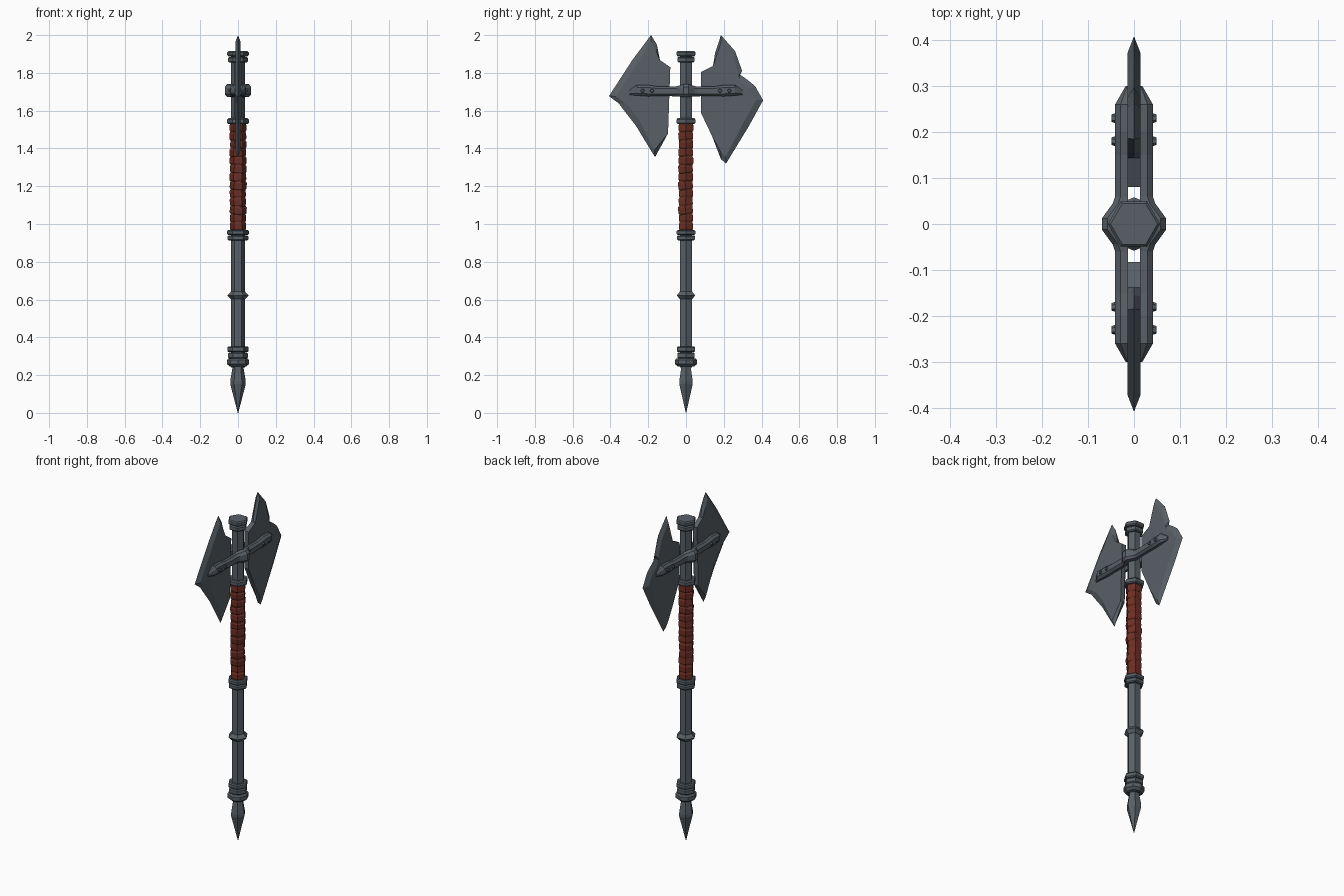
import bpy, bmesh, math, random
from mathutils import Vector, Matrix

if "Cube" in bpy.data.objects:
    bpy.data.objects.remove(bpy.data.objects["Cube"])

random.seed(4)


def material(name, rgb):
    m = bpy.data.materials.new(name)
    m.diffuse_color = (*rgb, 1)
    m.use_nodes = True
    m.node_tree.nodes["Principled BSDF"].inputs["Base Color"].default_value = m.diffuse_color
    return m


STEEL = material("dark steel", (0.098, 0.117, 0.135))
LEATHER = material("red leather", (0.15, 0.028, 0.018))


def finish(bm, name, mat):
    bmesh.ops.recalc_face_normals(bm, faces=bm.faces)
    me = bpy.data.meshes.new(name)
    bm.to_mesh(me)
    bm.free()
    me.materials.append(mat)
    ob = bpy.data.objects.new(name, me)
    bpy.context.collection.objects.link(ob)
    return ob


def loft(bm, loops):
    """Skin a list of equally long point loops and close both ends."""
    rows = [[bm.verts.new(p) for p in loop] for loop in loops]
    n = len(rows[0])
    for a, b in zip(rows, rows[1:]):
        for i in range(n):
            j = (i + 1) % n
            bm.faces.new((a[i], a[j], b[j], b[i]))
    bm.faces.new(rows[0])
    bm.faces.new(rows[-1])


def turned(name, profile, mat=STEEL, sides=6, tilt=None):
    """Faceted lathe from (radius, z) pairs, corners on the x axis."""
    bm = bmesh.new()
    loft(bm, [[(r * math.cos(2 * math.pi * i / sides),
                r * math.sin(2 * math.pi * i / sides), z)
               for i in range(sides)] for r, z in profile])
    if tilt:
        c = Vector((0, 0, profile[0][1]))
        bmesh.ops.rotate(bm, verts=bm.verts, cent=c, matrix=tilt)
    return finish(bm, name, mat)


def collar(name, z0, z1, r, sides=6):
    b = min(0.006, (z1 - z0) * 0.25)
    turned(name, [(r - b, z0), (r, z0 + b), (r, z1 - b), (r - b, z1)], sides=sides)


# Shaft and its collars
turned("shaft", [(0.037, 0.24), (0.037, 1.90)])
collar("top_cap", 1.888, 1.915, 0.057)
collar("upper_collar", 1.855, 1.885, 0.052)
collar("head_collar", 1.53, 1.56, 0.057)
collar("grip_collar_a", 0.942, 0.968, 0.057)
collar("grip_collar_b", 0.913, 0.940, 0.055)
turned("middle_ring", [(0.038, 0.602), (0.056, 0.622), (0.038, 0.642)])
collar("base_collar_a", 0.322, 0.352, 0.056)
collar("base_collar_b", 0.288, 0.320, 0.053)
turned("base_collar_c", [(0.042, 0.245), (0.058, 0.258), (0.058, 0.280), (0.05, 0.289)], sides=8)

# Bottom spike
turned("spike", [(0.028, 0.25), (0.030, 0.235), (0.041, 0.168),
                 (0.041, 0.152), (0.0012, 0.0)])

# Leather wrap of uneven tilted bands
turned("wrap_core", [(0.039, 0.96), (0.039, 1.535)], LEATHER)
BANDS = 13
step = 0.565 / BANDS
for k in range(BANDS):
    z = 0.966 + k * step
    r = 0.043 + random.uniform(-0.001, 0.002)
    tilt = (Matrix.Rotation(random.uniform(-0.02, 0.16), 3, 'X')
            @ Matrix.Rotation(random.uniform(-0.1, 0.1), 3, 'Y'))
    if k in (0, BANDS - 1):
        tilt = None
    turned("wrap_band", [(r - 0.005, z), (r, z + 0.008), (r, z + step - 0.008),
                         (r - 0.005, z + step)], LEATHER, tilt=tilt)

# Axe blades: (y, z, sharp) outlines, bevelled down to an edge where sharp
RIGHT = [(.185, 2.0, 1), (.26, 1.915, 1), (.297, 1.81, 1), (.287, 1.79, 1),
         (.323, 1.765, 1), (.366, 1.73, 1), (.408, 1.655, 1), (.334, 1.52, 1),
         (.212, 1.32, 1), (.185, 1.343, 1), (.138, 1.465, 0), (.08, 1.587, 0),
         (.08, 1.805, 0), (.143, 1.836, 0), (.154, 1.905, 1)]
LEFT = [(-.185, 2.0, 1), (-.284, 1.868, 1), (-.408, 1.677, 1), (-.355, 1.638, 1),
        (-.335, 1.61, 1), (-.265, 1.52, 1), (-.164, 1.354, 1), (-.095, 1.48, 0),
        (-.098, 1.63, 0), (-.083, 1.83, 0), (-.138, 1.868, 0), (-.154, 1.95, 1)]
for name, outline, side in (("right_blade", RIGHT, 1), ("left_blade", LEFT, -1)):
    focus = Vector((0, 0.19 * side, 1.67))

    def layer(x):
        pts = []
        for y, z, sharp in outline:
            p = Vector((0, y, z))
            if sharp and x:
                p += (focus - p).normalized() * 0.036
            p.x = x
            pts.append(p)
        return pts
    bm = bmesh.new()
    loft(bm, [layer(-0.014), layer(0), layer(0.014)])
    bmesh.ops.triangulate(bm, faces=[f for f in bm.faces if len(f.verts) > 4])
    finish(bm, name, STEEL)

# Bracket straps clamping the blades: (y, outer x, z low, z high)
STATIONS = [(0.012, .070, 1.672, 1.740), (0.045, .046, 1.676, 1.730),
            (0.06, .041, 1.676, 1.728), (0.15, .041, 1.678, 1.728),
            (0.20, .041, 1.676, 1.736), (0.26, .041, 1.680, 1.736),
            (0.30, .018, 1.684, 1.708)]
stations = [(-y, x, a, b) for y, x, a, b in reversed(STATIONS)] + STATIONS
for s in (-1, 1):
    loops = []
    for y, x, a, b in stations:
        h, m = (b - a) * 0.22, x - min(0.012, (x - 0.012) * 0.5)
        loops.append([(s * px, y, pz) for px, pz in (
            (0.0135, a), (m, a), (x, a + h), (x, b - h), (m, b), (0.0135, b))])
    bm = bmesh.new()
    loft(bm, loops)
    finish(bm, "bracket_strap", STEEL)
    # Rivets
    for y in (-0.23, -0.18, 0.18, 0.23):
        bm = bmesh.new()
        bmesh.ops.create_cone(bm, cap_ends=True, segments=6, radius1=0.012,
                              radius2=0.008, depth=0.012,
                              matrix=Matrix.Translation((s * 0.043, y, 1.706))
                              @ Matrix.Rotation(s * math.pi / 2, 4, 'Y'))
        finish(bm, "rivet", STEEL)
